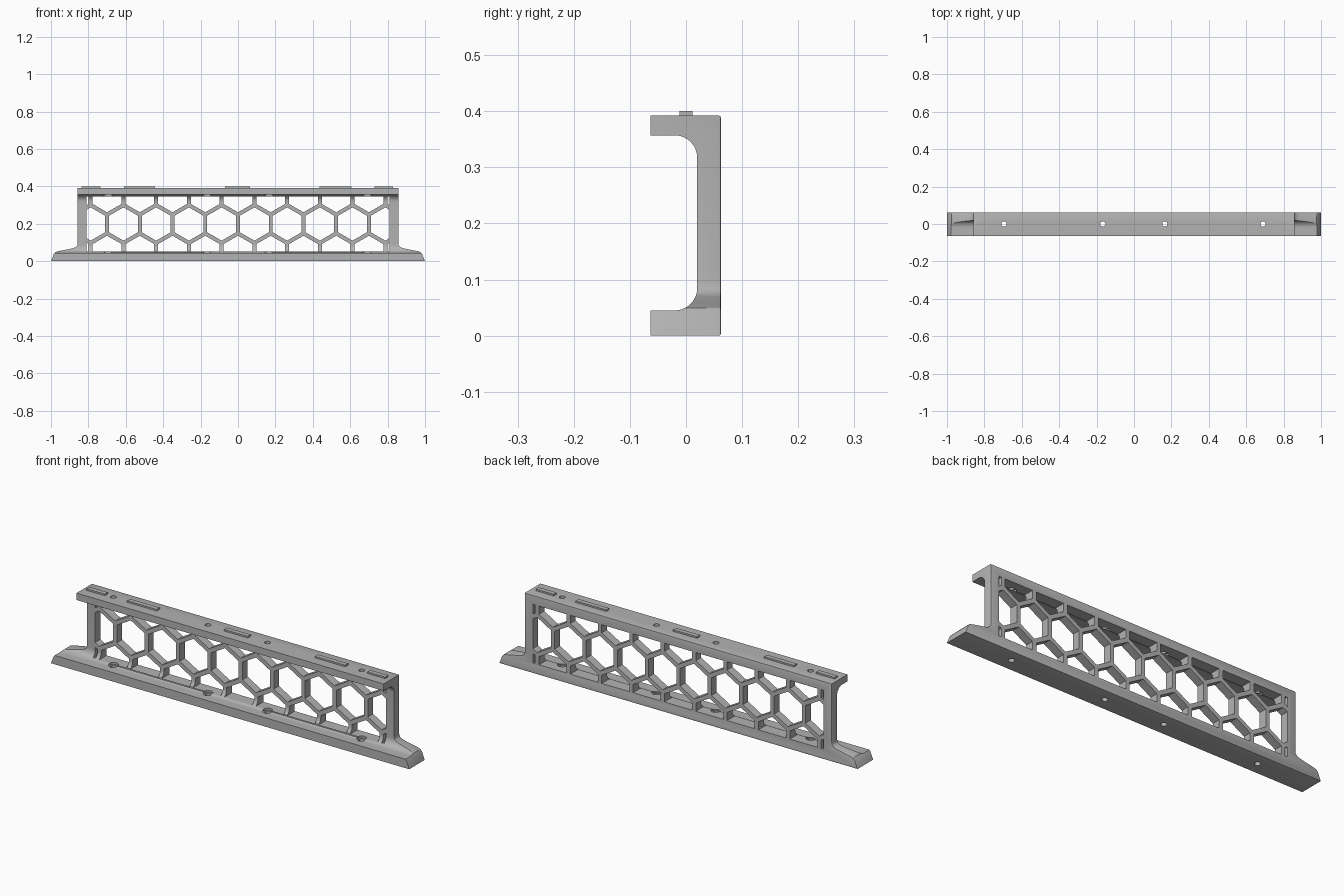
import bpy, bmesh, math
from mathutils import Vector

cube = bpy.data.objects.get("Cube")
if cube:
    bpy.data.objects.remove(cube, do_unlink=True)

BACK, FRONT, TOP = 0.062, -0.063, 0.392
HOLES = (-0.695, -0.167, 0.165, 0.69)

mat = bpy.data.materials.new("plain grey")
mat.use_nodes = True
grey = (0.45, 0.45, 0.45, 1)
mat.diffuse_color = grey
mat.node_tree.nodes["Principled BSDF"].inputs["Base Color"].default_value = grey


def make_object(name, bm):
    bmesh.ops.recalc_face_normals(bm, faces=bm.faces)
    mesh = bpy.data.meshes.new(name)
    bm.to_mesh(mesh)
    bm.free()
    mesh.materials.append(mat)
    obj = bpy.data.objects.new(name, mesh)
    bpy.context.collection.objects.link(obj)
    return obj


def extrude_faces(bm, offset):
    new = bmesh.ops.extrude_face_region(bm, geom=bm.faces[:])["geom"]
    verts = [g for g in new if isinstance(g, bmesh.types.BMVert)]
    bmesh.ops.translate(bm, verts=verts, vec=offset)


def prism(points, offset):
    bm = bmesh.new()
    bm.faces.new([bm.verts.new(p) for p in points])
    extrude_faces(bm, offset)
    return bm


def arc(cx, cy, r, start, end, steps=10):
    angles = [math.radians(start + (end - start) * i / steps) for i in range(steps + 1)]
    return [(cx + r * math.cos(a), cy + r * math.sin(a)) for a in angles]


def cut(target, cutter):
    mod = target.modifiers.new("cut", "BOOLEAN")
    mod.operation, mod.solver, mod.object = "DIFFERENCE", "EXACT", cutter
    bpy.context.view_layer.objects.active = target
    bpy.ops.object.modifier_apply(modifier=mod.name)
    bpy.data.objects.remove(cutter, do_unlink=True)


# Body outline with spreading feet, rounded along the back edge
half = [(1, 0), (0.995, 0.012), (0.985, 0.038), (0.976, 0.049), (0.96, 0.054),
        (0.885, 0.069), (0.868, 0.075), (0.86, 0.083), (0.857, 0.095), (0.857, TOP)]
outline = half + [(-x, z) for x, z in reversed(half)]
bm = prism([(x, FRONT, z) for x, z in outline], (0, BACK - FRONT, 0))
rim = [e for e in bm.edges if all(v.co.y > 0 for v in e.verts)]
bmesh.ops.bevel(bm, geom=rim, offset=0.003, segments=2, profile=0.5, affect="EDGES")
body = make_object("lattice_frame", bm)

# Front channel with rounded inner corners
channel = [(-0.1, 0.045)] + arc(-0.02, 0.085, 0.04, -90, 0) + \
    arc(-0.02, 0.317, 0.04, 0, 90) + [(-0.1, 0.357)]
cut(body, make_object("channel_cutter", prism([(-1.1, y, z) for y, z in channel], (2.2, 0, 0))))

# Honeycomb openings clipped to the window
PITCH, BAR, MID = 0.175, 0.021, 0.199
radius = (PITCH - BAR) / math.sqrt(3)
bm = bmesh.new()
for row in (-1, 0, 1):
    for i in range(-5, 6):
        cx = (i + (0.5 if row == 0 else 0)) * PITCH
        cz = MID + row * PITCH * math.sqrt(3) / 2
        hexagon = arc(cx, cz, radius, 30, 330, 5)
        bm.faces.new([bm.verts.new((x, -0.05, z)) for x, z in hexagon])
for co, no in (((0.811, 0, 0), (1, 0, 0)), ((-0.811, 0, 0), (-1, 0, 0)),
               ((0, 0, 0.347), (0, 0, 1)), ((0, 0, 0.051), (0, 0, -1))):
    bmesh.ops.bisect_plane(bm, geom=bm.verts[:] + bm.edges[:] + bm.faces[:],
                           plane_co=Vector(co), plane_no=Vector(no), clear_outer=True)
extrude_faces(bm, (0, 0.2, 0))
cut(body, make_object("honeycomb_cutter", bm))


# Screw holes through both flanges, with wider seats inside the channel
def cylinders(radius, low, high):
    bm = bmesh.new()
    for x in HOLES:
        ring = arc(x, 0, radius, 0, 345, 23)
        bm.faces.new([bm.verts.new((px, py, low)) for px, py in ring])
    extrude_faces(bm, (0, 0, high - low))
    return make_object("hole_cutter", bm)


cut(body, cylinders(0.014, -0.1, 0.5))
cut(body, cylinders(0.0225, 0.041, 0.1))
cut(body, cylinders(0.0225, 0.3, 0.36))

# Locating tabs on the top flange
tabs = []
for x0, x1 in ((-0.837, -0.735), (-0.61, -0.445), (-0.07, 0.063), (0.437, 0.607), (0.73, 0.83)):
    corners = [(x0, -0.012), (x1, -0.012), (x1, 0.012), (x0, 0.012)]
    tabs.append(make_object("top_tab", prism([(x, y, TOP - 0.004) for x, y in corners], (0, 0, 0.012))))

bpy.ops.object.select_all(action="DESELECT")
body.select_set(True)
bpy.context.view_layer.objects.active = body
bpy.ops.object.shade_smooth_by_angle(angle=math.radians(30))
